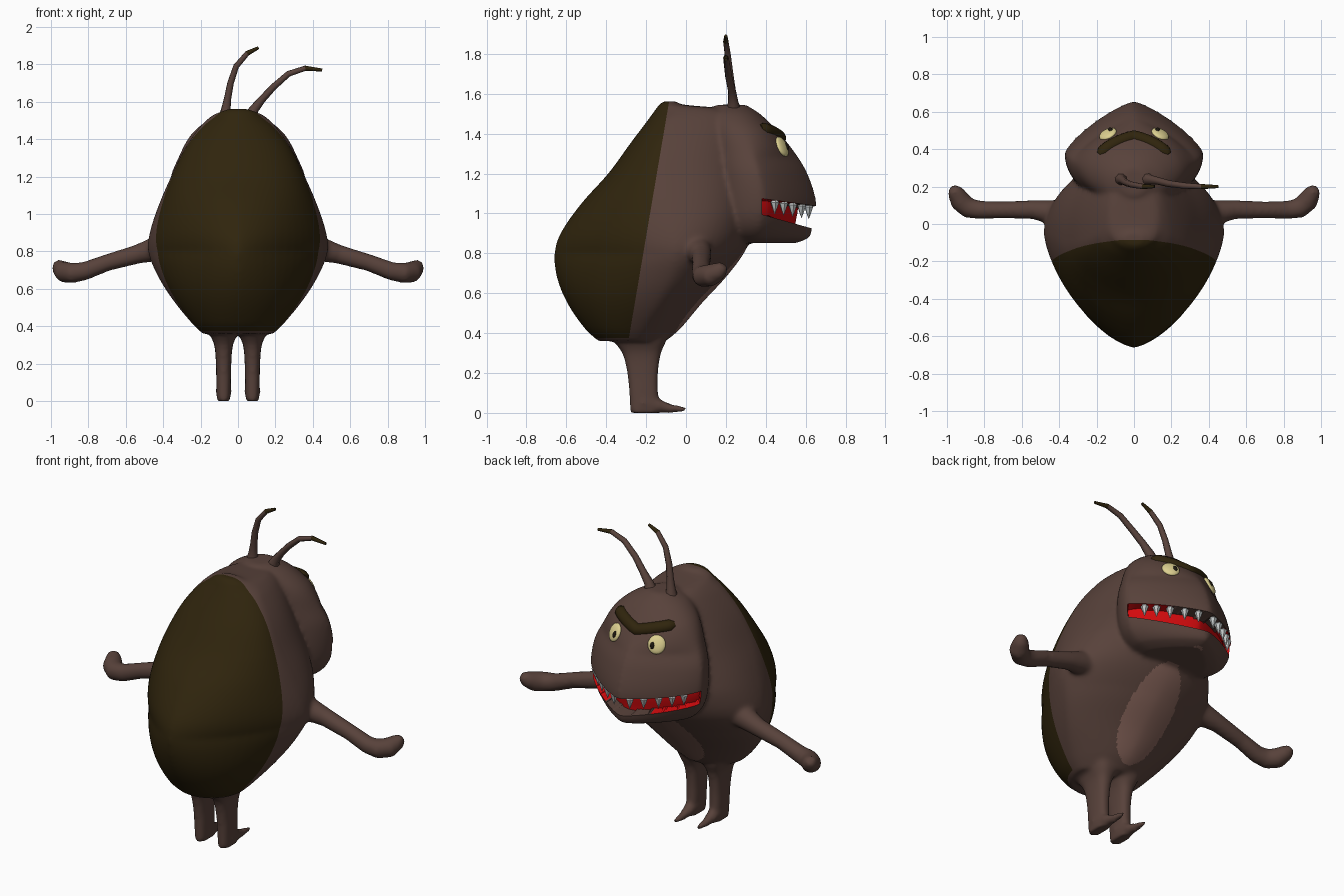
import bpy, bmesh, math
from mathutils import Vector
from mathutils.bvhtree import BVHTree

cube = bpy.data.objects.get("Cube")
if cube:
    bpy.data.objects.remove(cube)


def material(name, rgb):
    m = bpy.data.materials.new(name)
    m.use_nodes = True
    m.diffuse_color = (*rgb, 1)
    bsdf = next(n for n in m.node_tree.nodes if n.type == 'BSDF_PRINCIPLED')
    bsdf.inputs["Base Color"].default_value = (*rgb, 1)
    bsdf.inputs["Roughness"].default_value = 0.7
    return m


brown = material("skin brown", (0.097, 0.054, 0.043))
dark = material("shell dark olive", (0.029, 0.018, 0.004))
pink = material("belly pink brown", (0.22, 0.117, 0.094))
red = material("mouth red", (0.65, 0.003, 0.004))
white = material("tooth grey white", (0.55, 0.58, 0.58))
cream = material("eye cream", (0.72, 0.63, 0.28))
black = material("pupil black", (0.012, 0.009, 0.005))


def skin_rings(bm, rings):
    """Join equal-length rings of points into a closed surface."""
    loops = [[bm.verts.new(p) for p in r] for r in rings]
    n = len(loops[0])
    for a, b in zip(loops, loops[1:]):
        for i in range(n):
            j = (i + 1) % n
            bm.faces.new((a[i], a[j], b[j], b[i]))
    bm.faces.new(loops[0][::-1])
    bm.faces.new(loops[-1])


def smooth_rows(rows, steps=5):
    """Spline through the rows, using height as the parameter."""
    def slope(i, k):
        a, b = rows[max(i - 1, 0)], rows[min(i + 1, len(rows) - 1)]
        return (b[k] - a[k]) / (b[0] - a[0])
    out = []
    for i in range(len(rows) - 1):
        a, b = rows[i], rows[i + 1]
        h = b[0] - a[0]
        for t in (s / steps for s in range(steps)):
            out.append([a[0] + h * t] + [
                (1 + 2 * t) * (1 - t) ** 2 * a[k] + t * (1 - t) ** 2 * h * slope(i, k)
                + t * t * (3 - 2 * t) * b[k] + t * t * (t - 1) * h * slope(i + 1, k)
                for k in range(1, 5)])
    return out + [rows[-1]]


def ramp(z, low, high):
    return min(max((z - low) / (high - low), 0), 1)


def loft(bm, rows, p_front, p_back, x0=0, n=64):
    """Rows of (z, half width, back y, widest y, front y); the roundness depends on z."""
    rings = []
    for z, w, back, mid, front in smooth_rows(rows):
        ring = []
        for i in range(n):
            a = 2 * math.pi * i / n
            c, s = math.cos(a), math.sin(a)
            e = 2 / (p_front(z) if s >= 0 else p_back(z))
            reach = front - mid if s >= 0 else mid - back
            ring.append((x0 + w * math.copysign(abs(c) ** e, c),
                         mid + reach * math.copysign(abs(s) ** e, s), z))
        rings.append(ring)
    skin_rings(bm, rings)


def tube(bm, path, n=12):
    """Path of (x, y, z, radius); the frame is carried along so it never twists."""
    pts = [Vector(p[:3]) for p in path]
    rings = []
    u = Vector((0.1, 0.3, 1)) if abs((pts[-1] - pts[0]).z) < 0.3 else Vector((0.3, 1, 0))
    for i, p in enumerate(pts):
        t = (pts[min(i + 1, len(pts) - 1)] - pts[max(i - 1, 0)]).normalized()
        u = (u - t * u.dot(t)).normalized()
        v = t.cross(u)
        rings.append([p + path[i][3] * (u * math.cos(k * 2 * math.pi / n)
                                        + v * math.sin(k * 2 * math.pi / n)) for k in range(n)])
    skin_rings(bm, rings)


def make(name, bm, mats, angle=50):
    bmesh.ops.recalc_face_normals(bm, faces=bm.faces)
    me = bpy.data.meshes.new(name)
    bm.to_mesh(me)
    bm.free()
    ob = bpy.data.objects.new(name, me)
    bpy.context.collection.objects.link(ob)
    for m in mats:
        me.materials.append(m)
    if angle:
        bpy.ops.object.select_all(action='DESELECT')
        ob.select_set(True)
        bpy.context.view_layer.objects.active = ob
        bpy.ops.object.shade_smooth_by_angle(angle=math.radians(angle))
    return ob


# Torso
bm = bmesh.new()
loft(bm, [(.36, .19, -.44, -.25, -.10), (.42, .25, -.505, -.23, -.03), (.55, .355, -.595, -.15, .08),
          (.68, .435, -.648, -.08, .2), (.8, .48, -.66, -.05, .29), (.9, .472, -.63, -.05, .33),
          (1.05, .423, -.525, -.07, .34), (1.2, .358, -.39, -.1, .33), (1.35, .285, -.28, -.09, .3),
          (1.47, .2, -.19, -.05, .28), (1.525, .14, -.15, -.02, .2), (1.545, .1, -.135, -.07, -.01),
          (1.562, .05, -.115, -.08, -.05)],
     lambda z: 1.7 + .6 * ramp(z, .7, 1), lambda z: 1.45 + .55 * ramp(abs(z - .8), 0, .4))
# Head with pointed muzzle and flatter forehead
loft(bm, [(.852, .2, .2, .36, .56), (.88, .28, .15, .36, .62), (.95, .345, .12, .37, .637),
          (1.05, .37, .1, .38, .655), (1.2, .36, .1, .36, .61), (1.3, .32, .1, .33, .55),
          (1.42, .255, .1, .28, .452), (1.5, .165, .1, .25, .37), (1.545, .07, .15, .23, .3)],
     lambda z: 1.28 + .75 * ramp(z, 1.28, 1.42), lambda z: 2)
# Arms, fists, legs and feet
for s in (-1, 1):
    tube(bm, [(s * x, y, z, r) for x, y, z, r in [
        (.34, .03, .84, .1), (.45, .065, .81, .066), (.54, .077, .785, .052), (.7, .075, .74, .046),
        (.82, .075, .695, .05), (.885, .085, .685, .056), (.93, .125, .69, .058),
        (.955, .17, .715, .045), (.97, .19, .74, .026)]])
    loft(bm, [(0, .035, -.28, -.21, -.13), (.1, .039, -.285, -.21, -.14), (.2, .041, -.295, -.21, -.14),
              (.3, .05, -.32, -.21, -.125), (.36, .075, -.36, -.21, -.1), (.45, .11, -.38, -.21, -.08)],
         lambda z: 2.6, lambda z: 2.6, x0=s * .077)
    tube(bm, [(s * .077, y, z, r) for y, z, r in [
        (-.22, .055, .045), (-.13, .033, .034), (-.07, .02, .022), (0, .018, .016)]])
raw = make("body_form", bm, [], 0)

# Fuse the volumes into one smooth skin
rm = raw.modifiers.new("fuse", 'REMESH')
rm.mode = 'VOXEL'
rm.voxel_size = 0.012
sm = raw.modifiers.new("soften", 'SMOOTH')
sm.factor = 0.5
sm.iterations = 9
bpy.context.view_layer.update()
fused = raw.evaluated_get(bpy.context.evaluated_depsgraph_get())
bm = bmesh.new()
bm.from_mesh(fused.to_mesh())
fused.to_mesh_clear()
bpy.data.objects.remove(raw)
tree = BVHTree.FromBMesh(bm)


def on_face(x, z):
    """Point and normal of the skin seen from ahead."""
    return tree.ray_cast(Vector((x, 2, z)), Vector((0, -1, 0)))[:2]


def shell_y(z):
    return -0.085 - 0.17 * (1.56 - z)


def upper_lip(y):
    return 1.075 - 0.14 * (y - .38)


def lower_lip(y):
    return 0.995 - 0.28 * (y - .38)


# Cut clean colour borders for the shell and the mouth
for co, no in [((0, shell_y(1), 1), (0, 1, -.17)), ((0, 0, .375), (0, 0, 1)),
               ((0, .38, upper_lip(.38)), (0, .14, 1)), ((0, .38, lower_lip(.38)), (0, .28, 1)),
               ((0, .38, 0), (0, 1, 0))]:
    bmesh.ops.bisect_plane(bm, geom=bm.verts[:] + bm.edges[:] + bm.faces[:], dist=1e-5,
                           plane_co=co, plane_no=no)
bm.normal_update()
for f in bm.faces:
    c = f.calc_center_median()
    f.material_index = 0
    if c.z > .375 and c.y < shell_y(c.z):
        f.material_index = 1
    elif c.y > -.1 and c.z < .87 and f.normal.y > .1 and (c.x / .15) ** 2 + ((c.z - .625) / .235) ** 2 < 1:
        f.material_index = 2
    elif c.y > .38 and lower_lip(c.y) < c.z < upper_lip(c.y):
        f.material_index = 3
# Sink the mouth between the lips, keeping the lips skin coloured near the muzzle tip
mouth = [f for f in bm.faces if f.material_index == 3]
inner = {v for f in mouth for v in f.verts if all(g.material_index == 3 for g in v.link_faces)}
for f in mouth:
    if f.calc_center_median().y > .56 and not all(v in inner for v in f.verts):
        f.material_index = 0
for v in inner:
    v.co.x *= .92
    v.co.y -= .04 + .05 * ramp(v.co.y, .45, .65)
make("body", bm, [brown, dark, pink, red])

# Teeth along the upper lip
bm = bmesh.new()
for s in (-1, 1):
    for x in (.06, .13, .2, .26, .31):
        p, normal = on_face(s * x, 1.06)
        p -= normal * .018
        z = upper_lip(p.y)
        tube(bm, [(p.x, p.y, z + .015, .003), (p.x, p.y, z - .01, .023),
                  (p.x, p.y, z - .035, .014), (p.x, p.y, z - .07, .001)], 6)
make("teeth", bm, [white], 30)

# Eyes with pupils, lying flat on the face
for s, side in ((-1, "right"), (1, "left")):
    for part, mat, x, z, size in (("eye", cream, .14, 1.335, (.05, .054, .018)),
                                  ("pupil", black, .122, 1.33, (.016, .026, .024))):
        p, normal = on_face(s * x, z)
        turn = normal.to_track_quat('Z', 'Y')
        bm = bmesh.new()
        bmesh.ops.create_uvsphere(bm, u_segments=20, v_segments=12, radius=1)
        for v in bm.verts:
            v.co = p + turn @ Vector(a * b for a, b in zip(v.co, size))
        make(side + "_" + part, bm, [mat])

# One brow dipping in the middle, just above the eyes
bm = bmesh.new()
path = []
for i in range(-10, 11):
    p, normal = on_face(i * .019, 1.39 + .0045 * abs(i))
    path.append((*(p - normal * .016), .036 if abs(i) < 10 else .022))
tube(bm, path)
make("brow", bm, [dark])

# Antennae with dark tips
for side, path in (
        ("right", [(-.07, .24, 1.49, .045), (-.065, .237, 1.56, .026), (-.055, .23, 1.62, .02),
                   (-.04, .22, 1.7, .018), (-.01, .21, 1.79, .016), (.05, .2, 1.86, .014), (.11, .2, 1.89, .008)]),
        ("left", [(.06, .24, 1.49, .045), (.085, .237, 1.56, .026), (.13, .23, 1.615, .02),
                  (.19, .215, 1.68, .018), (.27, .205, 1.75, .016), (.36, .2, 1.78, .014), (.45, .2, 1.77, .008)])):
    bm = bmesh.new()
    tube(bm, path, 8)
    for f in bm.faces:
        f.material_index = int(f.calc_center_median().x > path[-2][0])
    make(side + "_antenna", bm, [brown, dark])
